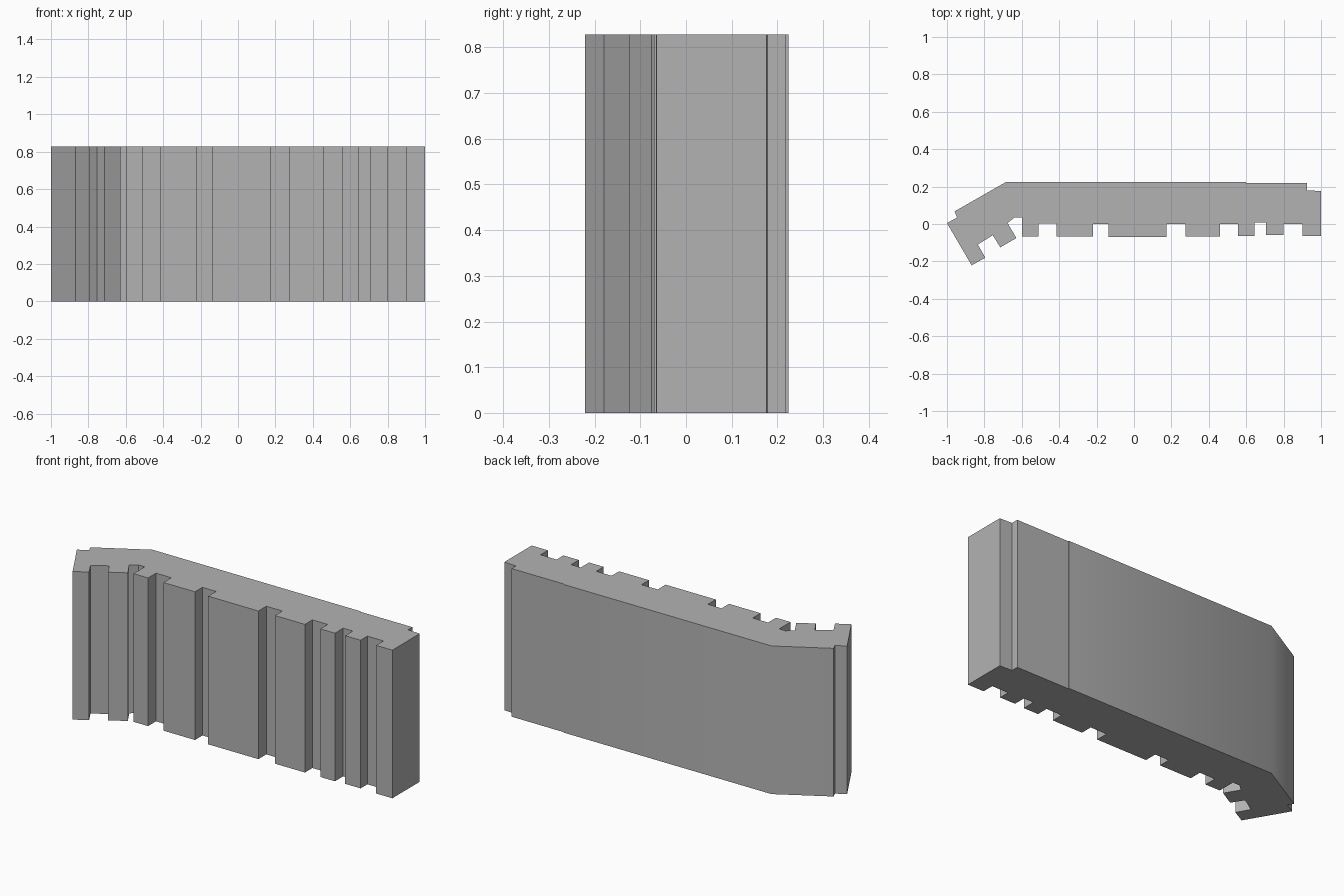
import bpy
import bmesh
from math import radians

HEIGHT = 0.828

# Remove the default cube
cube = bpy.data.objects.get("Cube")
if cube:
    bpy.data.objects.remove(cube, do_unlink=True)

# Plain grey stone
grey = bpy.data.materials.new("grey stone")
grey.use_nodes = True
colour = (0.45, 0.45, 0.45, 1)
grey.diffuse_color = colour
grey.node_tree.nodes["Principled BSDF"].inputs["Base Color"].default_value = colour

# Back outline: notched end, chamfer, long back, notched end
back = [(-1, 0.005), (-0.945, 0.035), (-0.96, 0.067), (-0.685, 0.224),
        (0.6, 0.224), (0.6, 0.219), (0.925, 0.219), (0.925, 0.18), (1, 0.176)]

# Ribs along the front, from left to right: right edge, left edge, front, groove beside it
ribs = [(1, 0.9, -0.065, 0), (0.8, 0.705, -0.06, 0.008),
        (0.645, 0.555, -0.065, 0), (0.46, 0.275, -0.066, 0),
        (0.175, -0.135, -0.07, 0), (-0.22, -0.415, -0.066, 0.004),
        (-0.51, -0.6, -0.066, 0.034)]

# Angled return with two ribs
wing = [(-0.64, 0.034), (-0.676, 0.005), (-0.629, -0.075), (-0.715, -0.125),
        (-0.755, -0.06), (-0.835, -0.11), (-0.795, -0.18), (-0.868, -0.221)]


def rib_outline():
    points = []
    groove = None
    for start, end, front, next_groove in ribs:
        if groove is not None:
            points.append((start, groove))
        points += [(start, front), (end, front), (end, next_groove)]
        groove = next_groove
    return points


def extrude_profile(name, outline, height):
    bm = bmesh.new()
    base = bm.faces.new([bm.verts.new((x, y, 0)) for x, y in outline])
    top = bmesh.ops.extrude_face_region(bm, geom=[base], use_keep_orig=True)["geom"]
    verts = [v for v in top if isinstance(v, bmesh.types.BMVert)]
    bmesh.ops.translate(bm, verts=verts, vec=(0, 0, height))
    bmesh.ops.recalc_face_normals(bm, faces=bm.faces)
    mesh = bpy.data.meshes.new(name)
    bm.to_mesh(mesh)
    bm.free()
    mesh.materials.append(grey)
    obj = bpy.data.objects.new(name, mesh)
    bpy.context.collection.objects.link(obj)
    return obj


# Ribbed wall with its angled return
wall = extrude_profile("ribbed_wall", back + rib_outline() + wing, HEIGHT)
bpy.ops.object.select_all(action="DESELECT")
wall.select_set(True)
bpy.context.view_layer.objects.active = wall
bpy.ops.object.shade_smooth_by_angle(angle=radians(35))
